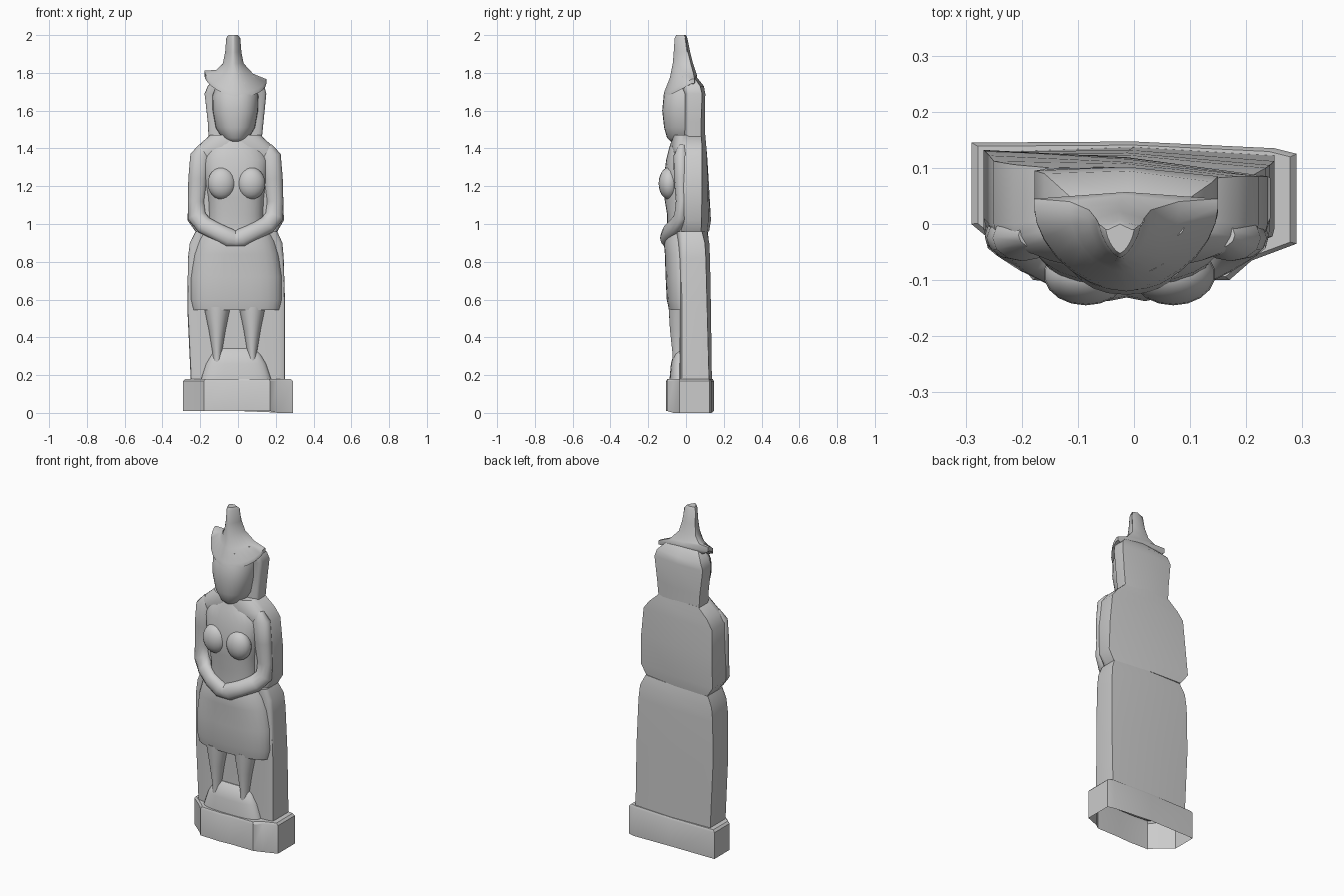
import bpy, bmesh, math
from mathutils import Vector

N = 14  # segments across each rounded front


def finish(bm, name, angle=45):
    bmesh.ops.recalc_face_normals(bm, faces=bm.faces)
    mesh = bpy.data.meshes.new(name)
    bm.to_mesh(mesh)
    bm.free()
    ob = bpy.data.objects.new(name, mesh)
    bpy.context.collection.objects.link(ob)
    bpy.ops.object.select_all(action='DESELECT')
    ob.select_set(True)
    bpy.context.view_layer.objects.active = ob
    bpy.ops.object.shade_smooth_by_angle(angle=math.radians(angle))
    return ob


def skin(name, rings, bottom=True, top=True, angle=45):
    bm = bmesh.new()
    loops = [[bm.verts.new(p) for p in r] for r in rings]
    n = len(loops[0])
    for a, b in zip(loops, loops[1:]):
        for i in range(n):
            j = (i + 1) % n
            bm.faces.new((a[i], a[j], b[j], b[i]))
    if bottom:
        bm.faces.new(loops[0])
    if top:
        bm.faces.new(loops[-1])
    return finish(bm, name, angle)


def d_ring(z, xl, xr, yf, ys, yl, yr, p=2, sag=0, tilt=0):
    """D-shaped section: rounded front, near-flat back."""
    cx, hw = (xl + xr) / 2, (xr - xl) / 2
    pts = []
    for i in range(N + 1):
        t = math.pi * i / N
        c, s = math.cos(t), max(0, math.sin(t))
        x = math.copysign(abs(c) ** (2 / p), c) * hw
        f = s ** (2 / p)
        pts.append((cx + x, ys + (yf - ys) * f, z - sag * f + tilt * x))
    pts.append((xl, yl, z - tilt * hw))
    pts.append((cx, (yl + yr) / 2 + 0.012, z))
    pts.append((xr, yr, z + tilt * hw))
    return pts


def loft(name, rows, angle=45, **kw):
    return skin(name, [d_ring(*r) for r in rows], angle=angle, **kw)


def tube(name, path, sides=12, flat=1.0):
    pts = [Vector(p[:3]) for p in path]
    rings = []
    for i, c in enumerate(pts):
        d = (pts[min(i + 1, len(pts) - 1)] - pts[max(i - 1, 0)]).normalized()
        u = d.cross(Vector((0, 1, 0))).normalized()
        v = d.cross(u).normalized() * flat
        rings.append([c + (u * math.cos(a) + v * math.sin(a)) * path[i][3]
                      for a in (2 * math.pi * k / sides for k in range(sides))])
    return skin(name, rings, angle=60)


def blob(name, loc, size):
    bm = bmesh.new()
    bmesh.ops.create_uvsphere(bm, u_segments=18, v_segments=12, radius=1)
    for v in bm.verts:
        v.co = Vector([c * s + l for c, s, l in zip(v.co, size, loc)])
    return finish(bm, name, 60)


# Plinth, open underneath
outline = [(-.29, .145), (-.29, 0), (-.2, -.075), (-.18, -.1), (-.05, -.105),
           (.02, -.1), (.17, -.1), (.21, -.065), (.29, -.035), (.29, .125),
           (.25, .135), (0, .147)]
skin("plinth", [[(x, y, 0 if x > .2 else .01) for x, y in outline],
                [(x, y, .168) for x, y in outline],
                [(x * .96, .02 + (y - .02) * .95, .18) for x, y in outline]],
     bottom=False, angle=35)

# Slab behind the legs and skirt
loft("back_slab", [
    (.17, -.25, .25, -.035, -.01, .128, .122, 4),
    (.55, -.268, .25, -.035, -.01, .128, .112, 4),
    (.82, -.265, .242, -.04, -.01, .125, .105, 4),
    (.90, -.255, .235, -.05, -.01, .122, .10, 3),
    (.96, -.225, .208, -.06, -.01, .115, .085, 3)])

# Skirt with an undercut hem
loft("skirt", [
    (.545, -.24, .222, -.09, .0, .05, .05, 2.6),
    (.60, -.252, .235, -.102, .0, .05, .05, 2.6),
    (.72, -.252, .235, -.108, .0, .05, .05, 2.5),
    (.84, -.235, .218, -.112, .0, .05, .05, 2.4),
    (.91, -.215, .2, -.118, .0, .05, .05, 2.2),
    (.97, -.19, .175, -.1, .0, .05, .05, 2.2)])

# Tapering legs and the foot mound
for side, x in (("left", -.11), ("right", .075)):
    loft(side + "_leg", [
        (.2, x - .03, x + .03, -.07, -.03, .0, .0),
        (.32, x - .025, x + .025, -.072, -.03, .0, .0),
        (.44, x - .045, x + .045, -.085, -.03, .0, .0),
        (.56, x - .07, x + .07, -.092, -.03, .0, .0)])
loft("feet", [
    (.17, -.2, .18, -.088, -.02, .0, .0, 3),
    (.26, -.17, .15, -.08, -.02, .0, .0, 3),
    (.31, -.14, .12, -.066, -.02, .0, .0, 3),
    (.34, -.11, .09, -.04, -.02, .0, .0, 3)])

# Broad upper back and shoulders
loft("upper_body", [
    (.96, -.225, .208, -.04, .02, .122, .08, 3),
    (1.02, -.268, .243, -.03, .01, .132, .082, 3),
    (1.2, -.258, .238, -.045, .0, .122, .085, 3),
    (1.36, -.25, .222, -.065, .0, .112, .085, 2.6),
    (1.41, -.215, .185, -.08, .0, .106, .085, 2.4),
    (1.47, -.15, .12, -.07, .01, .1, .08, 2.2)])

# Chest, belly and breasts
loft("chest", [
    (.92, -.16, .14, -.1, .0, .03, .03, 2.4),
    (1.05, -.155, .135, -.1, .0, .03, .03, 2.4),
    (1.14, -.16, .14, -.115, .0, .03, .03, 2.5),
    (1.24, -.18, .155, -.118, .0, .03, .03, 2.5),
    (1.34, -.19, .165, -.105, .0, .03, .03, 2.4),
    (1.40, -.17, .14, -.09, .0, .03, .03, 2.2),
    (1.46, -.09, .06, -.07, .0, .03, .03, 2)])
for side, s in (("left", -1), ("right", 1)):
    blob(side + "_breast", (-.008 + s * .078, -.09, 1.215), (.075, .055, .085))
    # Arm bent at the elbow, meeting at the waist
    cx = -.013
    tube(side + "_arm", [
        (cx + s * .165, -.02, 1.41, .03), (cx + s * .185, -.025, 1.36, .055),
        (cx + s * .198, -.025, 1.24, .052), (cx + s * .208, -.02, 1.12, .045),
        (cx + s * .205, -.025, 1.04, .05), (cx + s * .165, -.055, .993, .048),
        (cx + s * .10, -.09, .96, .046), (cx + s * .03, -.1, .925, .05),
        (cx - s * .025, -.1, .91, .035)], flat=.75)

# Veil hanging behind the head
loft("veil", [
    (1.44, -.155, .125, -.01, .02, .1, .08, 3),
    (1.54, -.16, .135, -.01, .02, .098, .08, 3),
    (1.69, -.177, .15, -.01, .02, .095, .085, 3),
    (1.73, -.16, .14, -.03, .02, .09, .075, 3),
    (1.78, -.11, .09, -.03, .0, .045, .04, 3)])

# Face
loft("face", [
    (1.43, -.055, .03, -.072, .0, .05, .05, 2),
    (1.455, -.085, .058, -.1, .0, .05, .05, 2.1),
    (1.51, -.118, .09, -.116, .0, .05, .05, 2.2),
    (1.6, -.134, .106, -.126, .0, .05, .05, 2.3),
    (1.68, -.136, .108, -.118, .0, .05, .05, 2.3),
    (1.75, -.11, .085, -.09, .0, .05, .05, 2.2)])

# Drooping brim and spire of the hat, flat at the back
loft("hat", [
    (1.745, -.13, .1, -.1, .02, .035, .035, 2, .06, -.08),
    (1.765, -.178, .15, -.12, .03, .045, .045, 1.8, .09, -.13),
    (1.79, -.178, .15, -.115, .03, .045, .045, 1.8, .09, -.14),
    (1.805, -.115, .08, -.085, .02, .04, .04, 1.8, .03, -.1),
    (1.85, -.08, .03, -.07, .01, .025, .025, 1.7),
    (1.91, -.068, .018, -.065, .005, .01, .01, 1.6),
    (1.985, -.062, .012, -.06, .0, -.005, -.005, 1.5),
    (2.0, -.05, .0, -.052, -.01, -.012, -.012, 1.5)], angle=50)
